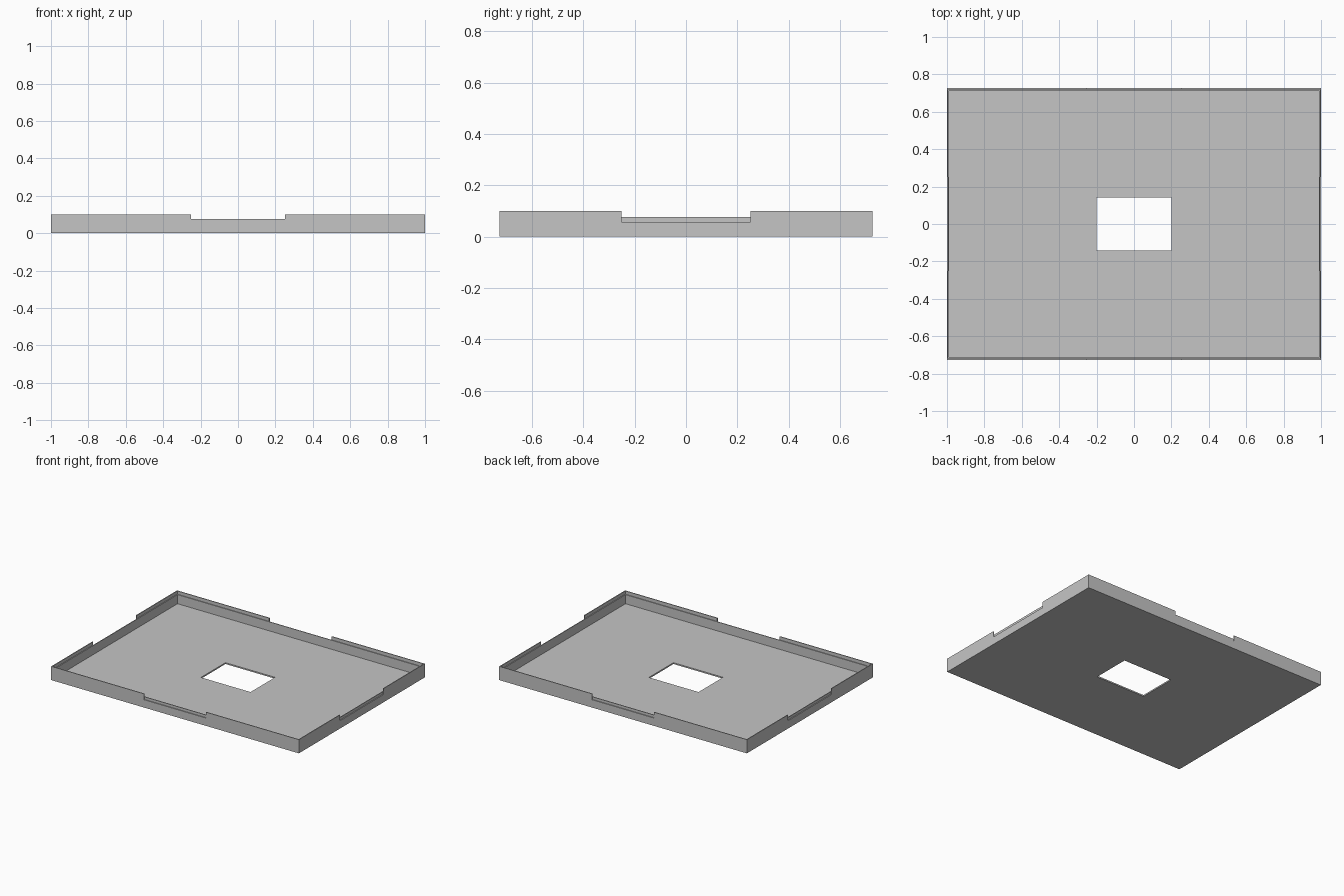
import bpy

if "Cube" in bpy.data.objects:
    bpy.data.objects.remove(bpy.data.objects["Cube"], do_unlink=True)

# Overall sizes
HALF_X, HALF_Y, HEIGHT = 1.0, 0.726, 0.1
FLOOR = 0.01        # floor thickness
LIP = 0.006         # thickness of the outer rim
WALL = 0.0115       # rim plus inner ledge
LEDGE_Z = 0.076     # top of the inner ledge
NOTCH_Z = 0.057     # bottom of the rim notches
NOTCH = 0.252       # half width of the notches
OVER = 0.05         # cutter overshoot

grey = bpy.data.materials.new("plain grey")
grey.use_nodes = True
colour = (0.56, 0.56, 0.56, 1)
grey.diffuse_color = colour
grey.node_tree.nodes["Principled BSDF"].inputs["Base Color"].default_value = colour


def box(name, x0, x1, y0, y1, z0, z1):
    """Axis-aligned box between the given limits."""
    bpy.ops.mesh.primitive_cube_add(size=1)
    ob = bpy.context.object
    ob.name = name
    for v in ob.data.vertices:
        v.co = (x1 if v.co.x > 0 else x0,
                y1 if v.co.y > 0 else y0,
                z1 if v.co.z > 0 else z0)
    ob.data.materials.append(grey)
    return ob


def centred(name, hx, hy, z0, z1):
    return box(name, -hx, hx, -hy, hy, z0, z1)


def cut(target, cutter):
    """Subtract the cutter and discard it."""
    mod = target.modifiers.new("cut", 'BOOLEAN')
    mod.operation = 'DIFFERENCE'
    mod.solver = 'EXACT'
    mod.object = cutter
    bpy.context.view_layer.objects.active = target
    bpy.ops.object.modifier_apply(modifier=mod.name)
    bpy.data.objects.remove(cutter, do_unlink=True)


# Tray with stepped wall and window in the floor
tray = centred("tray", HALF_X, HALF_Y, 0, HEIGHT)
cut(tray, centred("cavity", HALF_X - WALL, HALF_Y - WALL, FLOOR, HEIGHT + OVER))
cut(tray, centred("ledge_step", HALF_X - LIP, HALF_Y - LIP, LEDGE_Z, HEIGHT + OVER))
cut(tray, centred("floor_window", 0.2, 0.141, -OVER, FLOOR + OVER))

# Notches in the outer rim, one in the middle of each side
top = HEIGHT + OVER
for s in (-1, 1):
    a, b = sorted((s * (HALF_X - LIP), s * (HALF_X + OVER)))
    cut(tray, box("side_notch", a, b, -NOTCH, NOTCH, NOTCH_Z, top))
    a, b = sorted((s * (HALF_Y - LIP), s * (HALF_Y + OVER)))
    cut(tray, box("end_notch", -NOTCH, NOTCH, a, b, NOTCH_Z, top))

for p in tray.data.polygons:
    p.use_smooth = False
    p.material_index = 0
